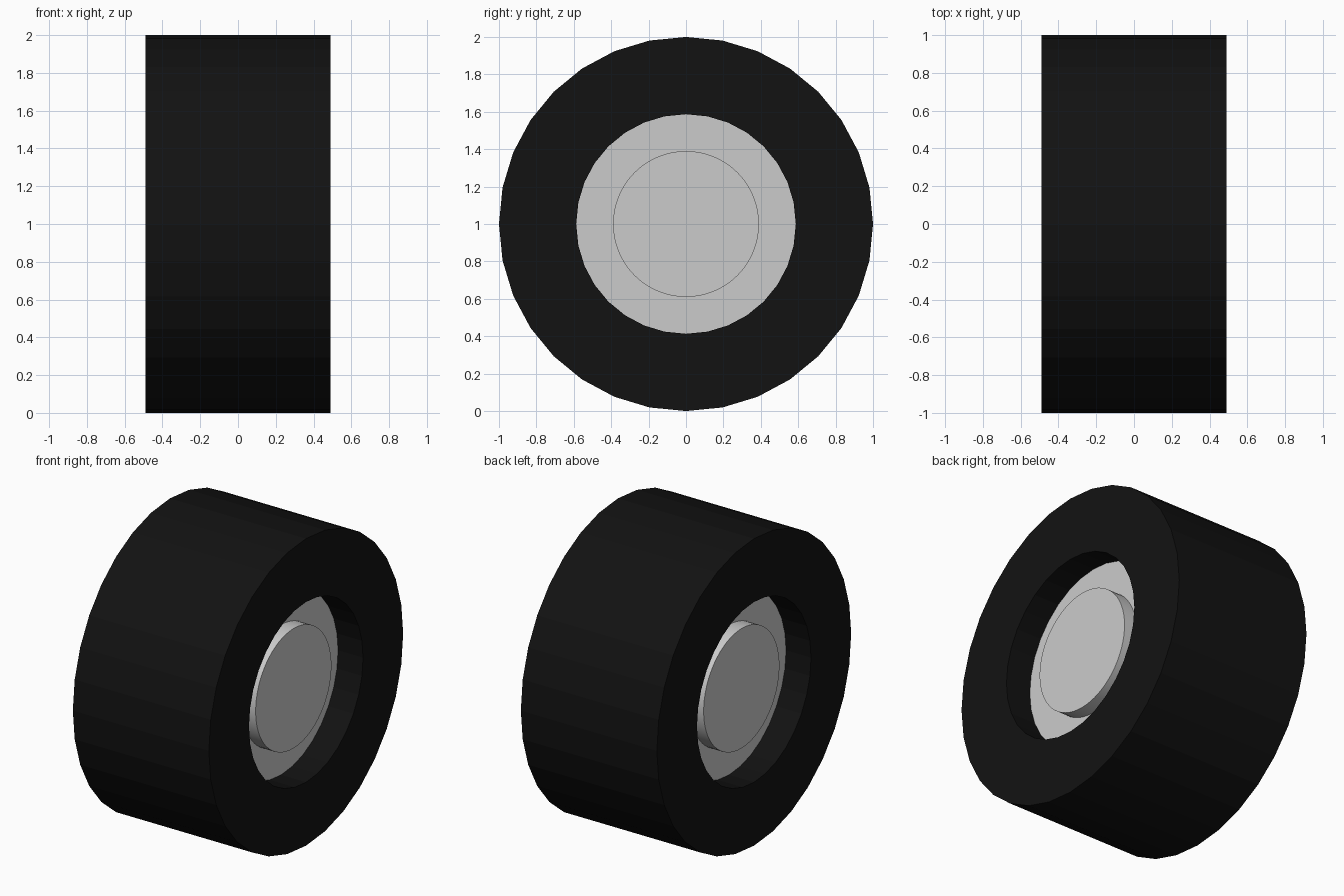
import bpy, bmesh, math

if "Cube" in bpy.data.objects:
    bpy.data.objects.remove(bpy.data.objects["Cube"])


def lathe_x(name, profile, sides, closed=False, smooth=False, color=None):
    """Revolve (x, radius) points around the wheel axle at z = 1."""
    bm = bmesh.new()
    rings = []
    for x, r in profile:
        ring = []
        for i in range(sides):
            a = 2 * math.pi * i / sides
            ring.append(bm.verts.new((x, r * math.sin(a), 1 + r * math.cos(a))))
        rings.append(ring)
    pairs = list(zip(rings, rings[1:]))
    if closed:
        pairs.append((rings[-1], rings[0]))
    else:
        bm.faces.new(rings[0])
        bm.faces.new(rings[-1])
    for a, b in pairs:
        for i in range(sides):
            j = (i + 1) % sides
            bm.faces.new((a[i], a[j], b[j], b[i]))
    bmesh.ops.recalc_face_normals(bm, faces=bm.faces)
    mesh = bpy.data.meshes.new(name)
    bm.to_mesh(mesh)
    bm.free()
    obj = bpy.data.objects.new(name, mesh)
    bpy.context.collection.objects.link(obj)
    if color:
        mat = bpy.data.materials.new(name + "_color")
        mat.diffuse_color = color
        mat.use_nodes = True
        mat.node_tree.nodes["Principled BSDF"].inputs["Base Color"].default_value = mat.diffuse_color
        mesh.materials.append(mat)
    if smooth:
        bpy.ops.object.select_all(action='DESELECT')
        obj.select_set(True)
        bpy.context.view_layer.objects.active = obj
        bpy.ops.object.shade_smooth_by_angle(angle=math.radians(30))
    return obj


# Tire: thick faceted tube
W = 0.49
lathe_x("tire", [(-W, 1.0), (W, 1.0), (W, 0.587), (-W, 0.587)], 32,
        closed=True, color=(0.006, 0.006, 0.006, 1))

# Rim: plate recessed in the tire on both sides
lathe_x("rim", [(-0.31, 0.587), (0.31, 0.587)], 32)

# Hub: smaller round drum standing out of the rim on both sides
lathe_x("hub", [(-0.40, 0.39), (0.40, 0.39)], 64, smooth=True)
